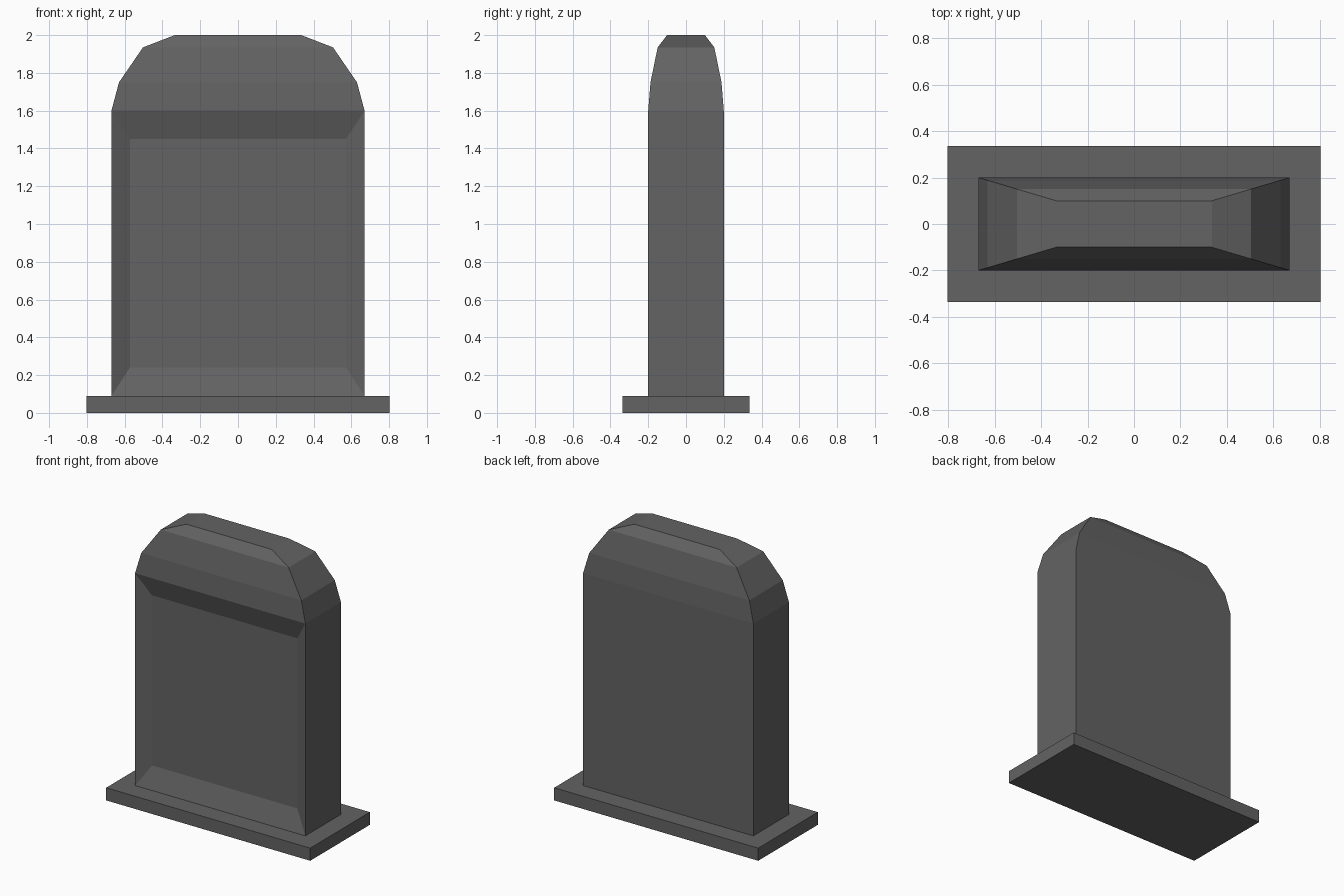
import bpy
import bmesh

cube = bpy.data.objects.get("Cube")
if cube:
    bpy.data.objects.remove(cube, do_unlink=True)

# Dark stone colour
stone = bpy.data.materials.new("dark_grey_stone")
stone.use_nodes = True
colour = (0.125, 0.125, 0.127, 1)
stone.diffuse_color = colour
bsdf = next(n for n in stone.node_tree.nodes if n.type == 'BSDF_PRINCIPLED')
bsdf.inputs["Base Color"].default_value = colour
bsdf.inputs["Roughness"].default_value = 0.9


def rectangle(bm, half_x, half_y, z):
    corners = [(-1, -1), (1, -1), (1, 1), (-1, 1)]
    return [bm.verts.new((sx * half_x, sy * half_y, z)) for sx, sy in corners]


def bridge(bm, a, b):
    """Join two four-sided loops; the first face returned is the front."""
    return [bm.faces.new((a[i], a[(i + 1) % 4], b[(i + 1) % 4], b[i]))
            for i in range(4)]


def loft(bm, sections):
    """Stack rectangles (half width, half depth, height) and cap the ends."""
    rings = [rectangle(bm, *s) for s in sections]
    bm.faces.new(rings[0][::-1])
    bm.faces.new(rings[-1])
    return [bridge(bm, a, b) for a, b in zip(rings, rings[1:])]


def finish(bm, name):
    bmesh.ops.recalc_face_normals(bm, faces=bm.faces)
    mesh = bpy.data.meshes.new(name)
    bm.to_mesh(mesh)
    bm.free()
    mesh.materials.append(stone)
    obj = bpy.data.objects.new(name, mesh)
    bpy.context.collection.objects.link(obj)
    return obj


# Base slab
base = bmesh.new()
loft(base, [(0.803, 0.335, 0), (0.803, 0.335, 0.09)])
finish(base, "base_slab")

# Upright stone with a stepped, tapering top
bottom, shoulder = 0.09, 1.6
half_x, half_y = 0.67, 0.2
body = bmesh.new()
bands = loft(body, [
    (half_x, half_y, bottom),
    (half_x, half_y, shoulder),
    (0.63, 0.188, 1.75),
    (0.503, 0.15, 1.935),
    (0.335, 0.1, 2.0),
])

# Recessed front panel with sloping borders
front = bands[0][0]
outer = list(front.verts)
body.faces.remove(front)
inner = [body.verts.new((x, 0.05 - half_y, z)) for x, z in
         [(-0.572, 0.24), (0.572, 0.24), (0.572, 1.45), (-0.572, 1.45)]]
bridge(body, outer, inner)
body.faces.new(inner)
finish(body, "upright_stone")
